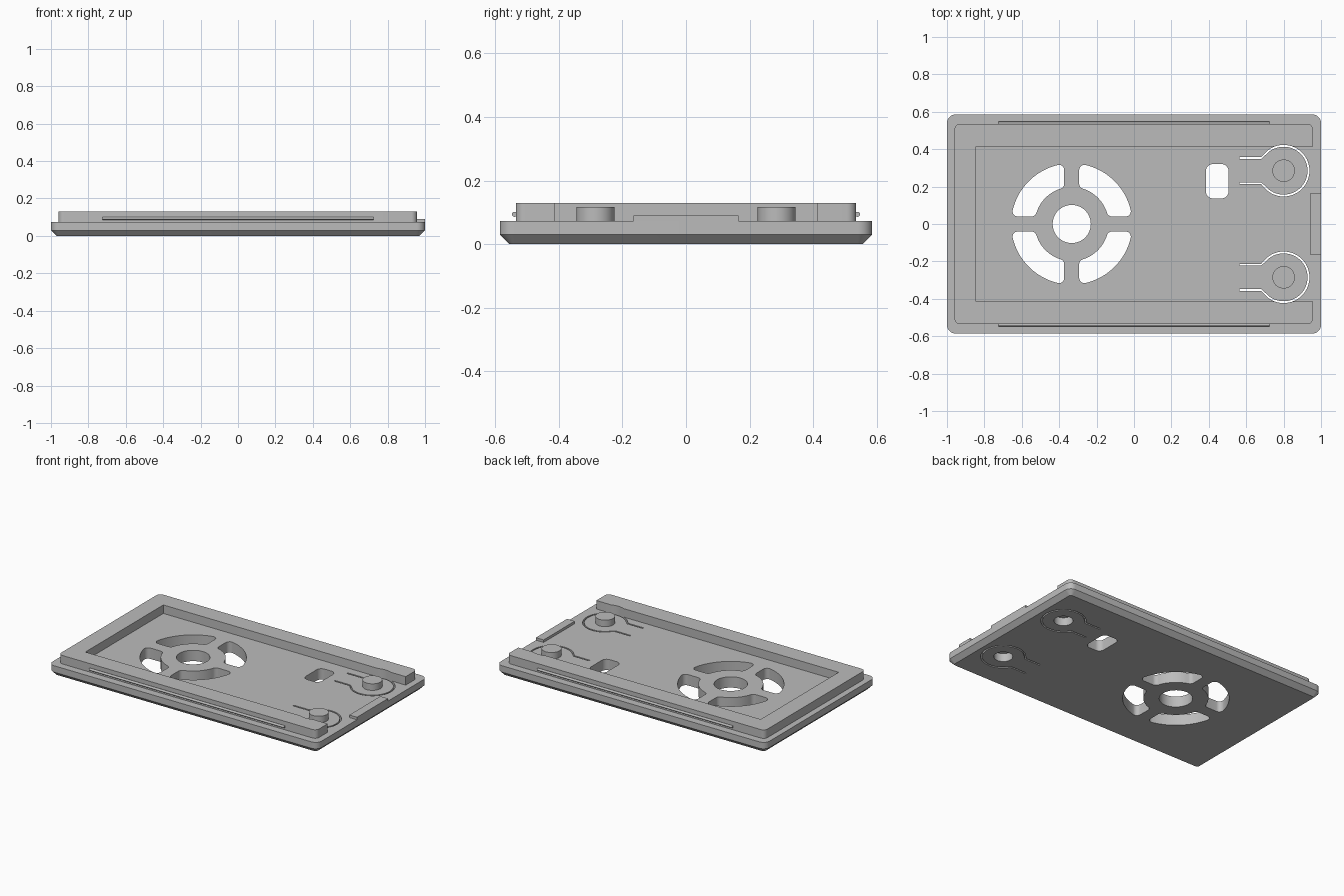
import bpy, bmesh
from math import sin, cos, asin, pi, radians, sqrt

cube = bpy.data.objects.get("Cube")
if cube:
    bpy.data.objects.remove(cube, do_unlink=True)

grey = bpy.data.materials.new("grey plastic")
grey.use_nodes = True
grey.diffuse_color = (0.5, 0.5, 0.5, 1)
grey.node_tree.nodes["Principled BSDF"].inputs["Base Color"].default_value = (0.5, 0.5, 0.5, 1)

FLOOR, TOP = 0.073, 0.13


def arc(cx, cy, r, a0, a1, n=8):
    return [(cx + r * cos(a0 + (a1 - a0) * i / n), cy + r * sin(a0 + (a1 - a0) * i / n))
            for i in range(n + 1)]


def rounded_rect(x0, x1, y0, y1, r):
    corners = [(x1 - r, y1 - r), (x0 + r, y1 - r), (x0 + r, y0 + r), (x1 - r, y0 + r)]
    return [p for i, (x, y) in enumerate(corners)
            for p in arc(x, y, r, i * pi / 2, (i + 1) * pi / 2)]


def circle(x, y, r):
    return arc(x, y, r, 0, 2 * pi, 48)[:-1]


def loft(bm, layers):
    """Closed solid through outlines given as (points, z)."""
    rings = [[bm.verts.new((x, y, z)) for x, y in pts] for pts, z in layers]
    n = len(rings[0])
    for a, b in zip(rings, rings[1:]):
        for i in range(n):
            j = (i + 1) % n
            bm.faces.new((a[i], a[j], b[j], b[i]))
    bm.faces.new(rings[0][::-1])
    bm.faces.new(rings[-1])


def make(name, *solids):
    bm = bmesh.new()
    for layers in solids:
        loft(bm, layers)
    bmesh.ops.recalc_face_normals(bm, faces=bm.faces)
    mesh = bpy.data.meshes.new(name)
    bm.to_mesh(mesh)
    bm.free()
    mesh.materials.append(grey)
    ob = bpy.data.objects.new(name, mesh)
    bpy.context.collection.objects.link(ob)
    return ob


def prism(pts, z0, z1):
    return [(pts, z0), (pts, z1)]


def vent(cx, sx, sy, rin=0.198, rout=0.324, spoke=0.04, f=0.028):
    """Quarter ring with rounded corners beside the spokes."""
    s = spoke + f
    ro, ri = rout - f, rin + f
    a, b = asin(s / ro), asin(s / ri)
    co, ci = sqrt(ro * ro - s * s), sqrt(ri * ri - s * s)
    pts = (arc(0, 0, rout, a, pi / 2 - a, 16)
           + arc(s, co, f, pi / 2 - a, pi)[1:]
           + arc(s, ci, f, pi, 1.5 * pi - b)
           + arc(0, 0, rin, pi / 2 - b, b, 12)[1:]
           + arc(ci, s, f, pi + b, 1.5 * pi)[1:]
           + arc(co, s, f, 1.5 * pi, 2 * pi + a)[:-1])
    return [(cx + sx * x, sy * y) for x, y in pts]


def keyhole(x, y, r, h):
    """Open outline: two arms joined by a round end."""
    t = radians(129)
    pts = [(-0.235, h), (-0.12, h)] + arc(0, 0, r, t, -t, 40) + [(-0.12, -h), (-0.235, -h)]
    return [(x + px, y + py) for px, py in pts]


# Base plate with chamfered underside
base = make("base_plate", [
    (rounded_rect(-0.97, 0.97, -0.555, 0.555, 0.015), 0),
    (rounded_rect(-1, 1, -0.585, 0.585, 0.045), 0.03),
    (rounded_rect(-1, 1, -0.585, 0.585, 0.045), FLOOR)])

# Raised rim, open at the right end
r = 0.03
x0, x1, y1, xi, yi = -0.96, 0.957, 0.535, -0.845, 0.414
outer = rounded_rect(x0, x1, -y1, y1, r)
rim = make("raised_rim", prism(
    outer + [(x1, -yi), (xi, -yi), (xi, yi), (x1, yi)], 0.06, TOP))

# Openings: fan vents, hub hole, window, spring slots, button recesses
FAN = -0.333
cuts = [prism(vent(FAN, sx, sy), -0.1, 0.3) for sx in (-1, 1) for sy in (-1, 1)]
cuts.append(prism(circle(FAN, 0, 0.102), -0.1, 0.3))
cuts.append(prism(rounded_rect(0.385, 0.505, 0.137, 0.32, 0.035), -0.1, 0.3))
for y in (-0.285, 0.285):
    slot = keyhole(0.8, y, 0.138, 0.072) + keyhole(0.8, y, 0.128, 0.062)[::-1]
    cuts.append(prism(slot, -0.1, 0.3))
    cuts.append(prism(circle(0.8, y, 0.058), -0.1, 0.055))
cutter = make("opening_cutter", *cuts)
cutter.hide_render = True

for ob in (base, rim):
    mod = ob.modifiers.new("openings", "BOOLEAN")
    mod.operation = "DIFFERENCE"
    mod.solver = "EXACT"
    mod.object = cutter
    bpy.context.view_layer.objects.active = ob
    bpy.ops.object.modifier_apply(modifier=mod.name)
bpy.data.objects.remove(cutter, do_unlink=True)

# Buttons on the spring tongues and snap ridges along the rim
parts = [base, rim]
for side, s in (("right", -1), ("left", 1)):
    parts.append(make(side + "_button", prism(circle(0.8, s * 0.285, 0.06), 0.065, 0.117)))
    ridge = make(side + "_snap_ridge", prism(circle(0, 0, 0.008), -0.725, 0.725))
    ridge.rotation_euler = (0, pi / 2, 0)
    ridge.location = (0, s * 0.539, 0.094)
    parts.append(ridge)

# Locating tab at the open end
parts.append(make("end_tab", prism(
    [(0.943, -0.165), (1, -0.165), (1, 0.165), (0.943, 0.165)], 0.06, 0.09)))

# Smooth the curved walls, keep the edges sharp
bpy.ops.object.select_all(action="DESELECT")
for ob in parts:
    ob.select_set(True)
bpy.context.view_layer.objects.active = base
bpy.ops.object.shade_smooth_by_angle(angle=radians(30))
